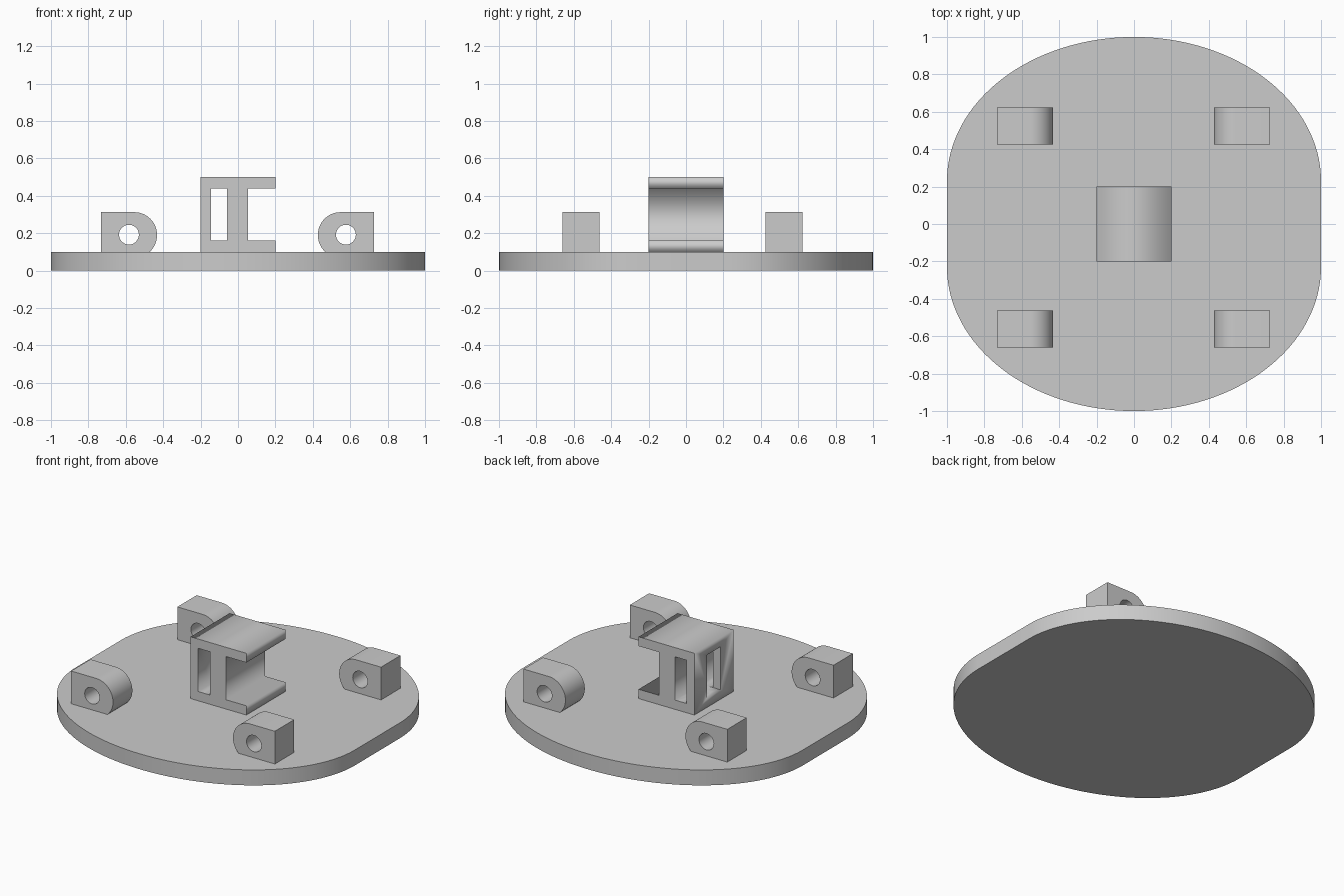
import bpy, bmesh
from math import sin, cos, pi, radians
from mathutils import Matrix

cube = bpy.data.objects.get("Cube")
if cube:
    bpy.data.objects.remove(cube, do_unlink=True)

grey = bpy.data.materials.new("plain grey")
grey.use_nodes = True
grey.diffuse_color = (0.6, 0.6, 0.6, 1)
grey.node_tree.nodes["Principled BSDF"].inputs["Base Color"].default_value = (0.6, 0.6, 0.6, 1)

UPRIGHT = Matrix.Rotation(radians(90), 4, 'X')


def arc(cx, cy, rx, ry, start, end, steps):
    """Points along an elliptical arc, angles in degrees."""
    angles = [radians(start + (end - start) * i / steps) for i in range(steps + 1)]
    return [(cx + rx * cos(a), cy + ry * sin(a)) for a in angles]


def extruded(name, loops, depth, matrix):
    """Solid from closed outlines (the first is outer, the rest are holes)."""
    curve = bpy.data.curves.new(name + "_profile", 'CURVE')
    curve.dimensions = '2D'
    curve.fill_mode = 'BOTH'
    curve.extrude = depth / 2
    for loop in loops:
        spline = curve.splines.new('POLY')
        spline.points.add(len(loop) - 1)
        for point, (x, y) in zip(spline.points, loop):
            point.co = (x, y, 0, 1)
        spline.use_cyclic_u = True
    temp = bpy.data.objects.new(name + "_temp", curve)
    bpy.context.collection.objects.link(temp)
    graph = bpy.context.evaluated_depsgraph_get()
    mesh = bpy.data.meshes.new_from_object(temp.evaluated_get(graph))
    bpy.data.objects.remove(temp, do_unlink=True)
    # Weld caps to walls and place the solid
    bm = bmesh.new()
    bm.from_mesh(mesh)
    bmesh.ops.remove_doubles(bm, verts=bm.verts, dist=1e-5)
    bmesh.ops.transform(bm, matrix=matrix, verts=bm.verts)
    bmesh.ops.recalc_face_normals(bm, faces=bm.faces)
    bm.to_mesh(mesh)
    bm.free()
    mesh.name = name
    mesh.materials.clear()
    mesh.materials.append(grey)
    obj = bpy.data.objects.new(name, mesh)
    bpy.context.collection.objects.link(obj)
    return obj


def smooth(obj):
    bpy.ops.object.select_all(action='DESELECT')
    obj.select_set(True)
    bpy.context.view_layer.objects.active = obj
    bpy.ops.object.shade_smooth_by_angle(angle=radians(30))


# Base plate: short straight flanks joined by half ellipses
flank = 0.23
outline = (arc(0, flank, 1, 1 - flank, 0, 180, 64)
           + arc(0, -flank, 1, 1 - flank, 180, 360, 64))
smooth(extruded("base_plate", [outline], 0.1, Matrix.Translation((0, 0, 0.05))))

# Four drilled lugs, rounded towards the middle; the right pair is mirrored
lug_rear, lug_front = 0.525, -0.562
for side, sign, shift in (("left", 1, -0.003), ("right", -1, -0.003)):
    tip = [p for p in arc(0.55, 0.19, 0.12, 0.122, 90, 228, 28)]
    body = [(0.73, 0.1), (0.73, 0.312)] + tip
    body[-1] = (body[-1][0], 0.1)
    bore = arc(0.58, 0.192, 0.053, 0.053, 0, 348.75, 31)
    loops = [[(sign * x + shift, z) for x, z in loop] for loop in (body, bore)]
    for end, y in (("front", lug_front), ("rear", lug_rear)):
        smooth(extruded(f"{end}_{side}_lug", loops, 0.198,
                        Matrix.Translation((0, y, 0)) @ UPRIGHT))

# Central bracket: open channel with a web and a through slot
low, high = 0.16, 0.44
channel = [(-0.2, 0.1), (0.2, 0.1), (0.2, low), (0.053, low),
           (0.053, high), (0.2, high), (0.2, 0.5), (-0.2, 0.5)]
slot = [(-0.145, low), (-0.145, high), (-0.06, high), (-0.06, low)]
bracket = extruded("central_bracket", [channel, slot], 0.4, UPRIGHT)

# Window through the bracket's thin side wall
window = [(-0.25, low), (-0.1, low), (-0.1, high), (-0.25, high)]
cutter = extruded("window_cutter", [window], 0.14, UPRIGHT)
cutter.hide_render = True
cut = bracket.modifiers.new("window", 'BOOLEAN')
cut.operation = 'DIFFERENCE'
cut.solver = 'EXACT'
cut.object = cutter
bpy.context.view_layer.objects.active = bracket
bpy.ops.object.modifier_apply(modifier=cut.name)
bpy.data.objects.remove(cutter, do_unlink=True)
